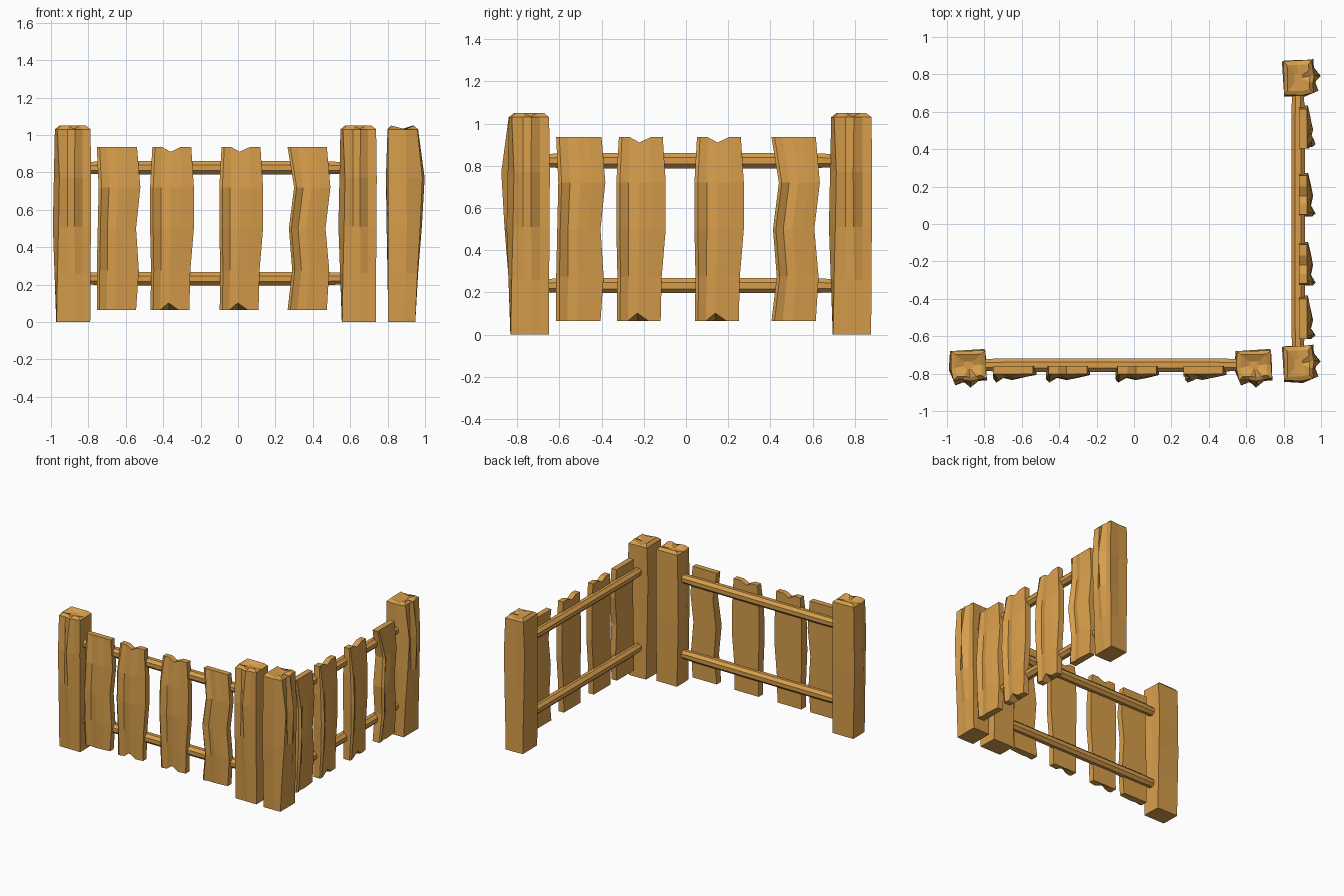
import bpy, bmesh, math
from mathutils import Matrix, Vector

if "Cube" in bpy.data.objects:
    bpy.data.objects.remove(bpy.data.objects["Cube"])

wood = bpy.data.materials.new("wood")
wood.diffuse_color = (0.68, 0.34, 0.07, 1)
wood.use_nodes = True
wood.node_tree.nodes["Principled BSDF"].inputs["Base Color"].default_value = wood.diffuse_color


def loft(name, rings, caps, matrix):
    """Skin a stack of equal rings; caps = list of (index tuple) faces for both ends."""
    bm = bmesh.new()
    rows = [[bm.verts.new(p) for p in r] for r in rings]
    n = len(rings[0])
    for a, b in zip(rows, rows[1:]):
        for i in range(n):
            j = (i + 1) % n
            bm.faces.new((a[i], a[j], b[j], b[i]))
    for row in (rows[0], rows[-1]):
        for cap in caps:
            bm.faces.new([row[i] for i in cap])
    bmesh.ops.recalc_face_normals(bm, faces=bm.faces)
    me = bpy.data.meshes.new(name)
    bm.to_mesh(me)
    bm.free()
    me.materials.append(wood)
    ob = bpy.data.objects.new(name, me)
    ob.matrix_world = matrix
    bpy.context.collection.objects.link(ob)
    return ob


# Post outline at the ground and how far each corner bulges higher up
POST = [((-.09, .09), (-.012, 0)), ((.088, .09), (-.005, .012)),
        ((.092, .02), (-.008, 0)), ((.092, -.055), (.005, -.012)),
        ((.05, -.055), (0, -.015)), ((.012, -.055), (-.005, -.05)),
        ((-.03, -.055), (0, -.022)), ((-.088, -.055), (.015, -.038)),
        ((-.09, 0), (-.018, -.01))]
POST_Z = [0, .26, .51, .77, 1.03]
EVEN, ODD = [0, .5, 1, .7, .4], [0, .3, .7, 1, .3]


def post(name, x, m):
    rings = []
    for r, z in enumerate(POST_Z):
        rings.append([Vector((x + p[0] + b[0] * (ODD if i % 2 else EVEN)[r],
                              -.77 + p[1] + b[1] * (ODD if i % 2 else EVEN)[r], z))
                      for i, (p, b) in enumerate(POST)])
    # jagged crown, then a shallow hollow in the middle
    c = Vector((x - .005, -.755, 0))
    for s, hi, lo in ((.75, 1.05, 1.028), (.25, 1.03, 1.03)):
        rings.append([Vector((c.x + (v.x - c.x) * s, c.y + (v.y - c.y) * s,
                              lo if i % 3 == 2 else hi))
                      for i, v in enumerate(rings[4])])
    loft(name, rings, [range(len(POST))], m)


# Left and right edges of each plank kind, bottom to top
PLANK_Z = [.065, .275, .5, .72, .935]
BULGE = [.018, .033, .045, .035, 0]
EDGES = {
    "left": ([-.755, -.755, -.75, -.745, -.755], [-.545, -.53, -.545, -.522, -.54]),
    "right": ([.265, .29, .272, .30, .265], [.475, .488, .468, .494, .475]),
    "mid": ([-.468, -.465, -.47, -.47, -.458], [-.26, -.255, -.236, -.236, -.25])}
COLS = [(0, .6), (.07, 1), (.25, .45), (.47, .7), (.72, .45), (1, .1)]


def plank(name, kind, dx, m):
    rings = []
    for r, z in enumerate(PLANK_Z):
        l, rt = (EDGES[kind][k][r] + dx for k in (0, 1))
        ring = []
        for u, _ in COLS:                       # flat back
            dz = -.025 if kind == "mid" and r == 4 and u == .47 else 0
            ring.append((l + (rt - l) * u, -.76, z + dz))
        for u, k in reversed(COLS):             # hewn front
            dz = 0
            if kind == "mid" and u == .47:
                dz = {0: .037, 4: -.025}.get(r, 0)
            ring.append((l + (rt - l) * u, -.803 - BULGE[r] * k, z + dz))
        rings.append(ring)
    n = len(COLS)
    loft(name, rings, [(i, i + 1, 2 * n - 2 - i, 2 * n - 1 - i) for i in range(n - 1)], m)


def rail(name, z, m):
    rings = []
    for x, s in ((-.86, .8), (-.70, 1), (.45, 1), (.61, .8)):
        rings.append([(x, -.754 + .039 * s * math.cos(a), z + .039 * s * math.sin(a))
                      for a in (math.pi / 8 + k * math.pi / 4 for k in range(8))])
    loft(name, rings, [range(8)], m)


# Two identical sections: one along the front, one turned along the right side
sections = {"front": Matrix(),
            "side": Matrix.Translation((.123, .14, 0)) @ Matrix.Rotation(math.pi / 2, 4, 'Z')}
for sec, m in sections.items():
    post(sec + "_post_a", -.882, m)
    post(sec + "_post_b", .645, m)
    rail(sec + "_lower_rail", .232, m)
    rail(sec + "_upper_rail", .824, m)
    plank(sec + "_plank_1", "left", 0, m)
    plank(sec + "_plank_2", "mid", 0, m)
    plank(sec + "_plank_3", "mid", .37, m)
    plank(sec + "_plank_4", "right", 0, m)
